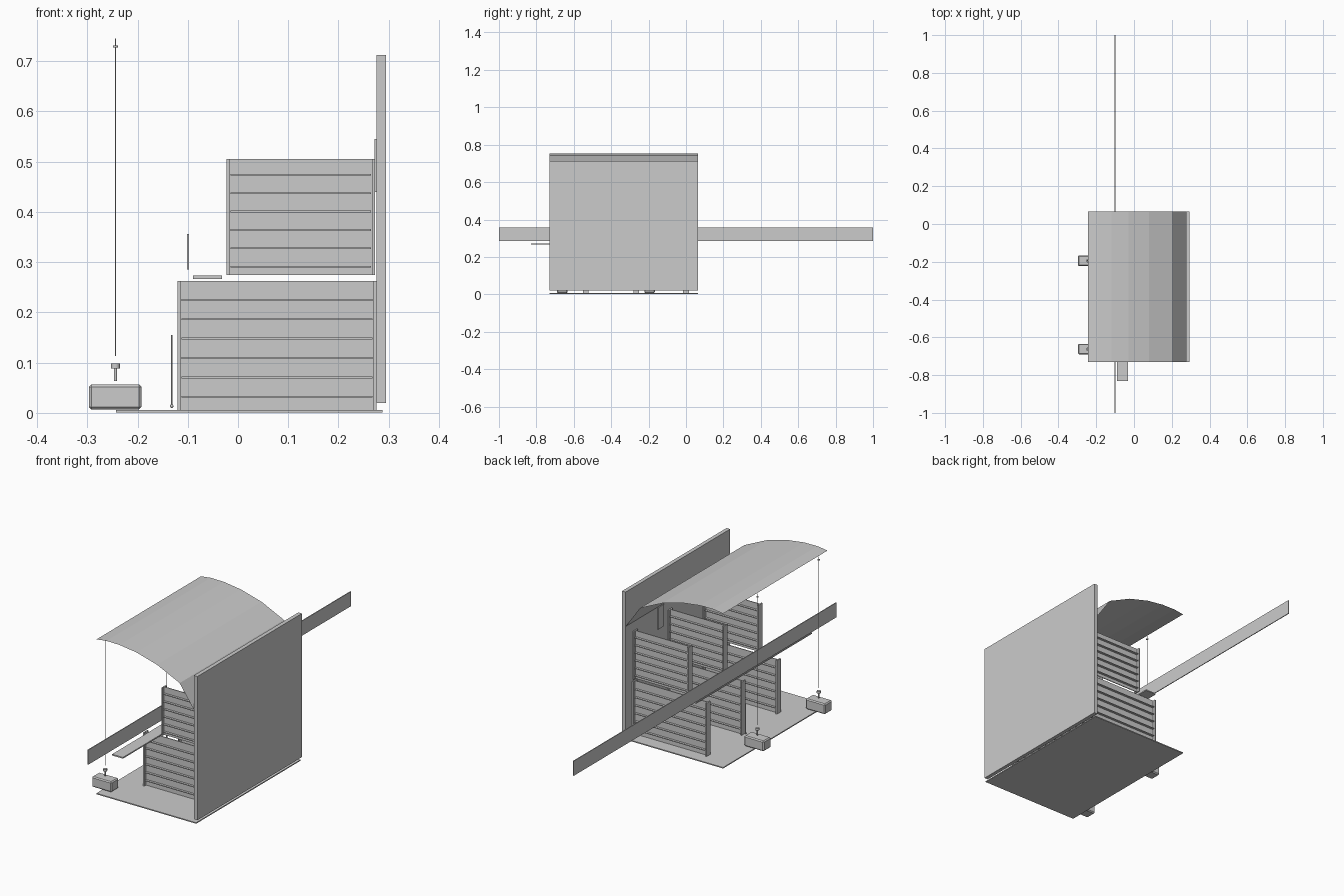
import bpy, bmesh, math

if "Cube" in bpy.data.objects:
    bpy.data.objects.remove(bpy.data.objects["Cube"])

Y0, Y1 = -0.73, 0.065


def mesh_object(name, bm):
    me = bpy.data.meshes.new(name)
    bm.to_mesh(me)
    bm.free()
    ob = bpy.data.objects.new(name, me)
    bpy.context.collection.objects.link(ob)
    return ob


def add_box(bm, x, y, z):
    """Add a box from (min, max) ranges."""
    ret = bmesh.ops.create_cube(bm, size=1)
    for v in ret["verts"]:
        for i, (a, b) in enumerate((x, y, z)):
            v.co[i] = (a + b) / 2 + v.co[i] * (b - a)


def box(name, x, y, z, bevel=0):
    bm = bmesh.new()
    add_box(bm, x, y, z)
    ob = mesh_object(name, bm)
    if bevel:
        m = ob.modifiers.new("bevel", "BEVEL")
        m.width, m.segments = bevel, 1
    return ob


def rod(name, x, y, z, r, sides=12):
    bpy.ops.mesh.primitive_cylinder_add(vertices=sides, radius=r, depth=z[1] - z[0],
                                        location=(x, y, (z[0] + z[1]) / 2))
    ob = bpy.context.object
    ob.name = name
    bpy.ops.object.shade_smooth_by_angle()
    return ob


def slatted_panel(name, x, y, z, first, step):
    """Thin upright panel with end posts and projecting horizontal slats."""
    bm = bmesh.new()
    h = 0.015
    add_box(bm, (x[0] + .004, x[1] - .004), (y - .002, y + .002), z)
    for a, b in ((x[0], x[0] + .006), (x[1] - .006, x[1])):
        add_box(bm, (a, b), (y - h, y + h), z)
    for i in range(6):
        c = first + i * step
        add_box(bm, (x[0] + .008, x[1] - .008), (y - .013, y + .013), (c - .0018, c + .0018))
    return mesh_object(name, bm)


# Floor and tall back wall
box("floor", (-.243, .288), (Y0, Y1), (.001, .006))
box("back_wall", (.276, .295), (Y0, Y1), (.02, .712))

# Curved sheet roof
profile = [(-.243, .747), (-.19, .754), (-.12, .753), (-.03, .741),
           (.08, .711), (.2, .655), (.277, .545)]
bm = bmesh.new()
rows = [[bm.verts.new((x, y, z)) for x, z in profile] for y in (Y0, Y1)]
for i in range(len(profile) - 1):
    bm.faces.new((rows[0][i], rows[0][i + 1], rows[1][i + 1], rows[1][i]))
mesh_object("roof_sheet", bm)

# Two tiers of three slatted panels
for i, y in enumerate((-.535, -.267, 0)):
    slatted_panel(f"lower_panel_{i}", (-.12, .276), y, (.006, .263), .032, .0386)
    slatted_panel(f"upper_panel_{i}", (-.023, .273), y, (.274, .505), .291, .0366)

# Long rail and narrow ledge
box("long_rail", (-.102, -.098), (-1, 1), (.285, .356))
box("ledge", (-.09, -.032), (-.83, .05), (.267, .273))

# Wall bracket and upright hook in front of the middle panel
box("wall_bracket", (.272, .278), (-.222, -.178), (.44, .545))
rod("hook_pin", -.132, -.267, (.014, .155), .0017, 8)
bpy.ops.mesh.primitive_uv_sphere_add(segments=12, ring_count=8, radius=.0035,
                                     location=(-.132, -.267, .0135))
bpy.context.object.name = "hook_ball"
bpy.ops.object.shade_smooth()

# Base blocks with knobs and thin roof poles
for i, y in enumerate((-.662, -.195)):
    box(f"base_block_{i}", (-.297, -.192), (y - .028, y + .028), (.007, .057), .005)
    rod(f"knob_stem_{i}", -.244, y, (.063, .09), .003)
    rod(f"knob_cap_{i}", -.244, y, (.088, .098), .009, 16)
    rod(f"roof_pole_{i}", -.244, y, (.113, .745), .0013, 8)
    rod(f"pole_collar_{i}", -.244, y, (.727, .731), .005)
